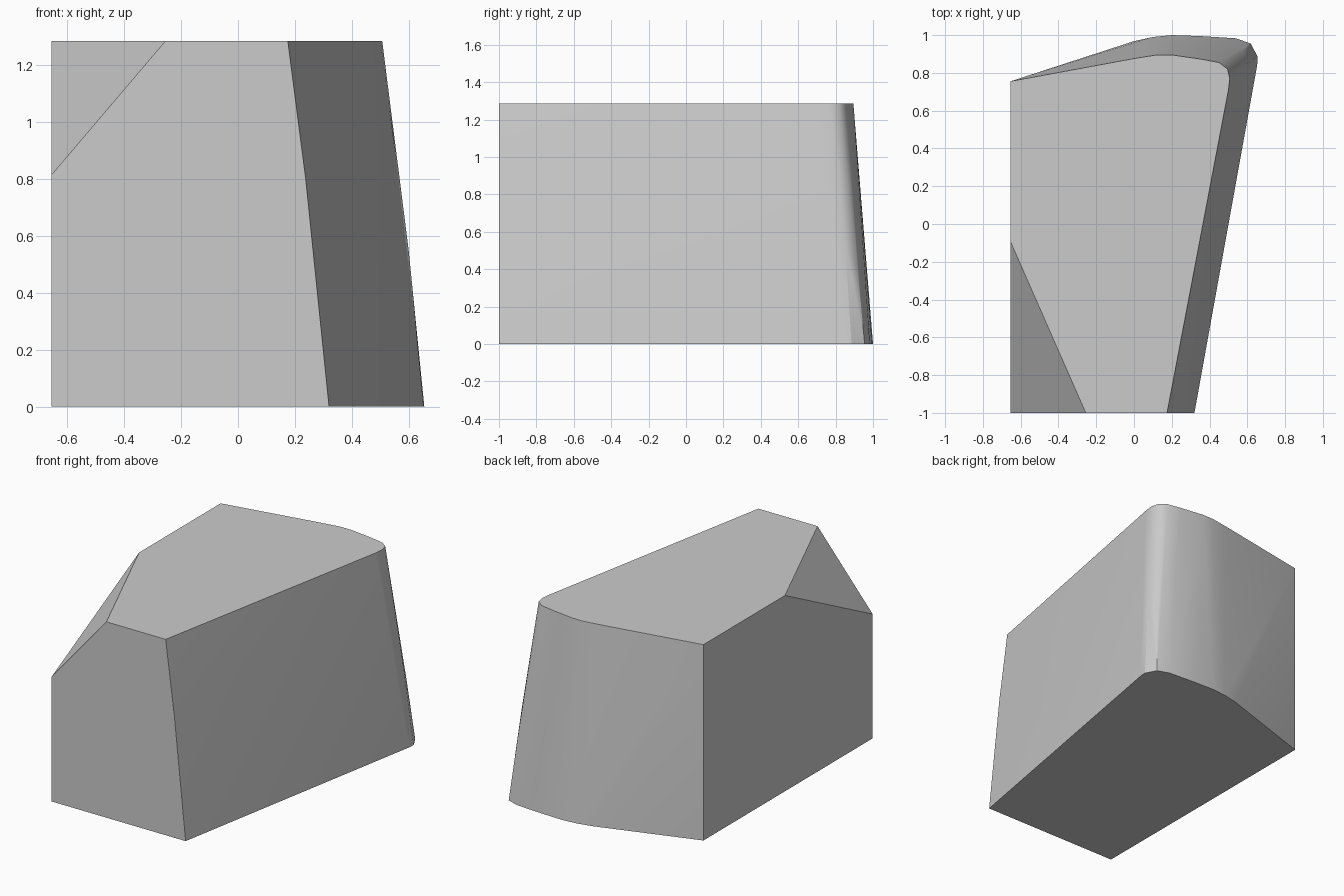
import bpy, bmesh
from mathutils import Vector

if "Cube" in bpy.data.objects:
    bpy.data.objects.remove(bpy.data.objects["Cube"])

HEIGHT = 1.285
LEFT = -0.655

# Plan outlines of the block: wide at the base, drawn in at the top
base = [(LEFT, -1), (0.32, -1), (0.652, 0.84), (0.655, 0.885), (0.618, 0.955),
        (0.54, 0.983), (0.35, 0.995), (0.2, 1.0), (0.1, 0.99), (0.0, 0.968),
        (LEFT, 0.755)]
crown = [(LEFT, -1), (0.175, -1), (0.5, 0.71), (0.507, 0.77), (0.495, 0.82),
         (0.45, 0.855), (0.36, 0.872), (0.2, 0.895), (0.12, 0.895), (0.0, 0.876),
         (LEFT, 0.755)]
# Slight bulge of the sloping right side
bulge = [(0.238, -1, 0.8), (0.6, 0.85, 0.55), (0.58, 0.918, 0.4)]

bm = bmesh.new()
points = [(x, y, 0) for x, y in base] + [(x, y, HEIGHT) for x, y in crown] + bulge
for p in points:
    bm.verts.new(p)
hull = bmesh.ops.convex_hull(bm, input=bm.verts[:])
loose = [v for v in bm.verts if not v.link_faces]
bmesh.ops.delete(bm, geom=loose, context='VERTS')

# Slanted cut across the front left top corner
a = Vector((LEFT, -0.09, HEIGHT))
b = Vector((-0.255, -1, HEIGHT))
c = Vector((LEFT, -1, 0.815))
normal = (b - a).cross(c - a).normalized()
if normal.z < 0:
    normal.negate()
bmesh.ops.bisect_plane(bm, geom=bm.verts[:] + bm.edges[:] + bm.faces[:],
                       plane_co=a, plane_no=normal, clear_outer=True)
bmesh.ops.holes_fill(bm, edges=[e for e in bm.edges if e.is_boundary], sides=0)

# Merge the coplanar triangles into clean flat faces
bmesh.ops.dissolve_limit(bm, angle_limit=0.005, verts=bm.verts[:], edges=bm.edges[:])
bmesh.ops.recalc_face_normals(bm, faces=bm.faces[:])

mesh = bpy.data.meshes.new("tapered_block")
bm.to_mesh(mesh)
bm.free()
block = bpy.data.objects.new("tapered_block", mesh)
bpy.context.collection.objects.link(block)

# Smooth the rounded back corner, keep the hard edges
bpy.context.view_layer.objects.active = block
block.select_set(True)
bpy.ops.object.shade_smooth_by_angle(angle=0.5)
